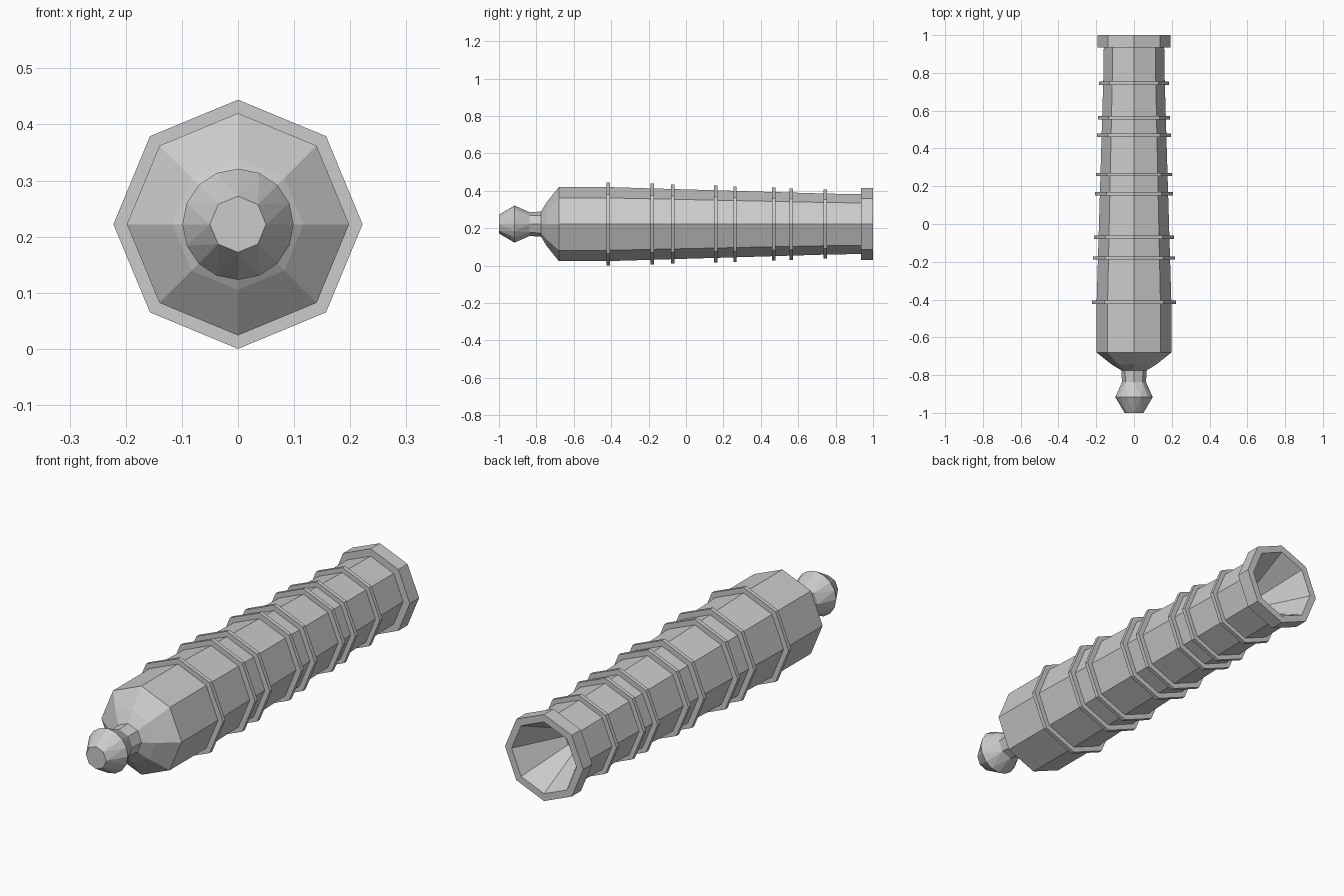
import bpy, bmesh
from math import sin, cos, pi

if "Cube" in bpy.data.objects:
    bpy.data.objects.remove(bpy.data.objects["Cube"])

AXIS_Z = 0.222


def ring_verts(bm, y, r, sides):
    return [bm.verts.new((r * cos(2 * pi * i / sides), y,
                          AXIS_Z + r * sin(2 * pi * i / sides))) for i in range(sides)]


def finish(bm, name):
    bmesh.ops.recalc_face_normals(bm, faces=bm.faces[:])
    mesh = bpy.data.meshes.new(name)
    bm.to_mesh(mesh)
    bm.free()
    obj = bpy.data.objects.new(name, mesh)
    bpy.context.collection.objects.link(obj)
    return obj


def lathe(name, profile, sides=8, closed=False):
    """Flat-sided turning of (y, radius) points about the barrel axis."""
    bm = bmesh.new()
    rings = [ring_verts(bm, y, r, sides) for y, r in profile]
    pairs = list(zip(rings, rings[1:]))
    if closed:
        pairs.append((rings[-1], rings[0]))
    else:
        bm.faces.new(rings[0])
        bm.faces.new(rings[-1])
    for a, b in pairs:
        for i in range(sides):
            j = (i + 1) % sides
            bm.faces.new((a[i], a[j], b[j], b[i]))
    return finish(bm, name)


# barrel with neck, breech, muzzle lip and funnel-shaped bore
lathe("barrel", [(-0.85, 0.063), (-0.775, 0.067), (-0.745, 0.117), (-0.68, 0.198),
                 (-0.42, 0.198), (0.75, 0.163), (0.935, 0.16), (0.935, 0.193),
                 (1.0, 0.193), (1.0, 0.16), (0.78, 0.05)])

# reinforcing bands
bands = [(-0.415, 0.222), (-0.18, 0.216), (-0.07, 0.212), (0.16, 0.206),
         (0.262, 0.202), (0.47, 0.195), (0.562, 0.191), (0.745, 0.185)]
for n, (y, r) in enumerate(bands, 1):
    lathe(f"band_{n}", [(y - 0.009, r - 0.03), (y - 0.009, r),
                        (y + 0.009, r), (y + 0.009, r - 0.03)], closed=True)

# faceted knob behind the breech
bm = bmesh.new()
for y, r, sides in ((-1.0, 0.05, 8), (-0.917, 0.099, 16), (-0.835, 0.063, 8)):
    ring_verts(bm, y, r, sides)
bmesh.ops.convex_hull(bm, input=bm.verts[:])
bmesh.ops.dissolve_limit(bm, angle_limit=0.01, verts=bm.verts[:], edges=bm.edges[:])
finish(bm, "breech_knob")
